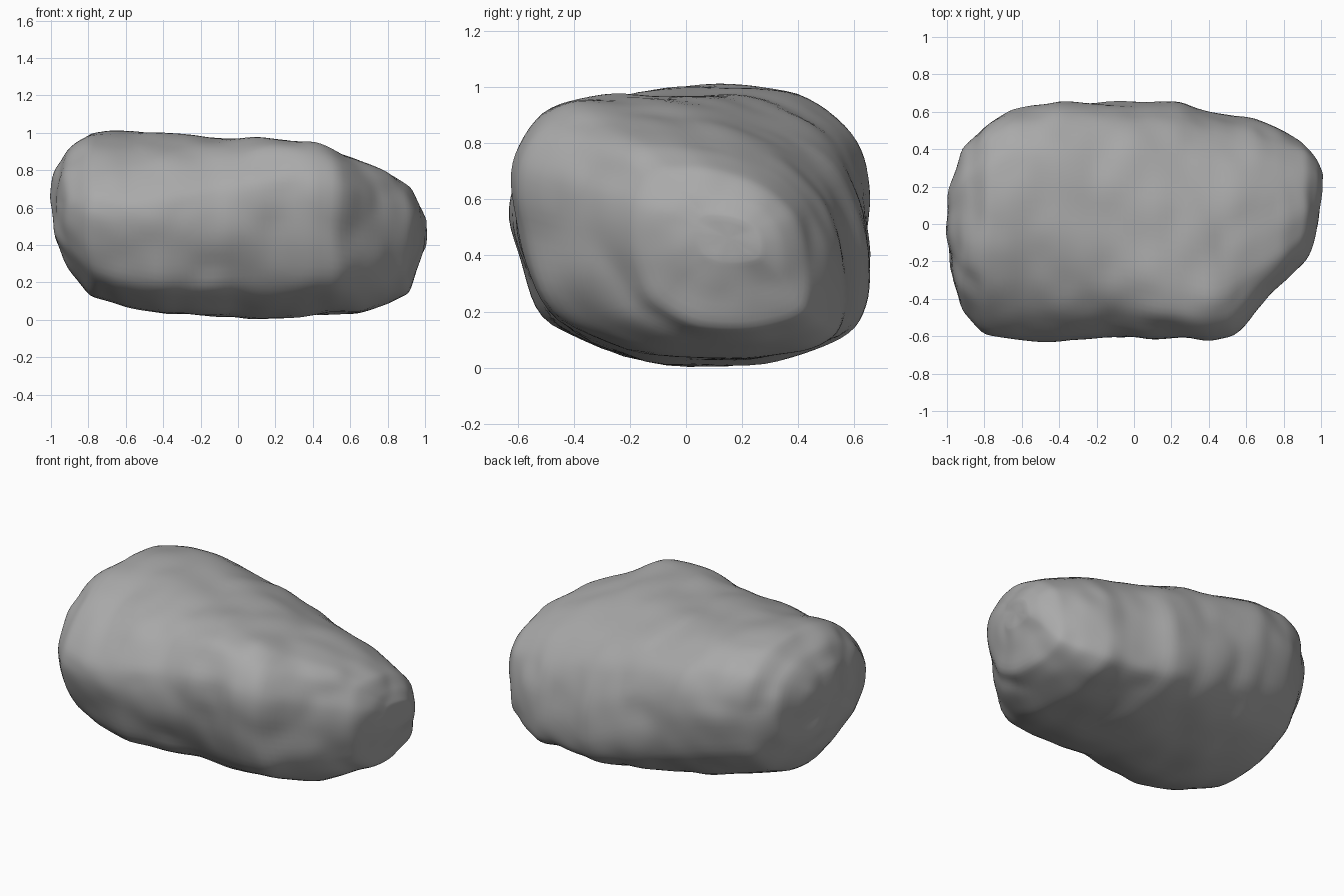
import bpy
import bmesh
import math
from mathutils import Vector, noise

default_cube = bpy.data.objects.get("Cube")
if default_cube:
    bpy.data.objects.remove(default_cube, do_unlink=True)

# Stations along the boulder in hundredths: x, front, back, underside, top
STATIONS = [
    (-100, -10, 10, 50, 66), (-98, -28, 20, 41, 79), (-92, -47, 40, 30, 90),
    (-80, -60, 53, 13, 100), (-65, -64, 61, 8, 101), (-40, -65, 66, 3, 101),
    (0, -61, 66, 1, 99), (25, -62, 66, 1, 97), (40, -63, 60, 2, 95),
    (53, -60, 57, 3, 91), (65, -47, 57, 3, 85), (80, -32, 51, 8, 79),
    (92, -19, 44, 14, 71), (98, -4, 34, 30, 61), (100, 4, 26, 38, 54),
]

# Cross-sections of the two halves, in hundredths of the width and height
RIGHT_SECTION = [
    (36, 0), (63, 3), (82, 13), (94, 30), (100, 58), (99, 73), (94, 87), (82, 97),
    (64, 100), (45, 99), (28, 92), (14, 79), (3, 62), (1, 50), (6, 30), (13, 12),
]
LEFT_SECTION = [
    (38, 1), (66, 0), (85, 4), (97, 11), (100, 24), (99, 50), (92, 70), (78, 85),
    (58, 95), (38, 99), (20, 100), (9, 95), (1, 80), (0, 62), (4, 38), (13, 15),
]
RING = 80
STEPS = 90


def blend(a, b, t):
    return [p + (q - p) * t for p, q in zip(a, b)]


def station_at(x):
    """Interpolated front, back, underside and top limits at one x position."""
    for a, b in zip(STATIONS, STATIONS[1:]):
        if x <= b[0]:
            return [v / 100 for v in blend(a, b, (x - a[0]) / (b[0] - a[0]))]
    return [v / 100 for v in STATIONS[-1]]


def section_point(section, index):
    """Point on a closed, lightly rounded cross-section."""
    count = len(section)
    position = index * count / RING
    i, t = int(position), position % 1
    p0, p1, p2, p3 = (Vector(section[(i + k) % count]) for k in (-1, 0, 1, 2))
    curve = (p1 * 2 + (p2 - p0) * t + (p0 * 2 - p1 * 5 + p2 * 4 - p3) * t * t
             + (p1 * 3 - p0 - p2 * 3 + p3) * t ** 3) / 2
    return curve.lerp(p1.lerp(p2, t), 0.4) / 100


def weathered(point):
    """Chipped facets from cellular noise plus broad dents."""
    outward = (point - Vector((0, 0, 0.5))).normalized()
    distances, _ = noise.voronoi(point * 3.5)
    chips = (distances[0] - 0.4) * -0.04
    dents = noise.noise(point * 3) * 0.012 + noise.noise(point * 8) * 0.01
    moved = point + outward * (chips + dents)
    moved.z = max(moved.z, 0)
    return moved


# Boulder: rings lofted along x, twisting from one section to the other
bm = bmesh.new()
rings = []
right_profile = [section_point(RIGHT_SECTION, i) for i in range(RING)]
left_profile = [section_point(LEFT_SECTION, i) for i in range(RING)]
for step in range(STEPS + 1):
    x, front, back, low, high = station_at(-100 * math.cos(math.pi * step / STEPS))
    t = min(max((x + 0.65) / 1.1, 0), 1)
    twist = t * t * (3 - 2 * t)
    ring = []
    for p, q in zip(right_profile, left_profile):
        u, v = p.lerp(q, twist)
        point = Vector((x, front + (back - front) * u, low + (high - low) * v))
        ring.append(bm.verts.new(weathered(point)))
    rings.append(ring)
for a, b in zip(rings, rings[1:]):
    for i in range(RING):
        j = (i + 1) % RING
        bm.faces.new((a[i], a[j], b[j], b[i]))

# Closed ends
for ring in (rings[0], rings[-1]):
    hub = bm.verts.new(sum((v.co for v in ring), Vector()) / RING)
    for i in range(RING):
        bm.faces.new((ring[i], ring[(i + 1) % RING], hub))

# Worn edges
for _ in range(3):
    bmesh.ops.smooth_vert(bm, verts=bm.verts, factor=0.5,
                          use_axis_x=True, use_axis_y=True, use_axis_z=True)
bmesh.ops.recalc_face_normals(bm, faces=bm.faces)

mesh = bpy.data.meshes.new("boulder")
bm.to_mesh(mesh)
bm.free()
boulder = bpy.data.objects.new("boulder", mesh)
bpy.context.collection.objects.link(boulder)

# Stone colour
stone = bpy.data.materials.new("grey stone")
stone.use_nodes = True
grey = (0.4, 0.4, 0.4, 1)
stone.diffuse_color = grey
stone.node_tree.nodes["Principled BSDF"].inputs["Base Color"].default_value = grey
mesh.materials.append(stone)

bpy.context.view_layer.objects.active = boulder
boulder.select_set(True)
bpy.ops.object.shade_smooth_by_angle(angle=math.radians(40))
